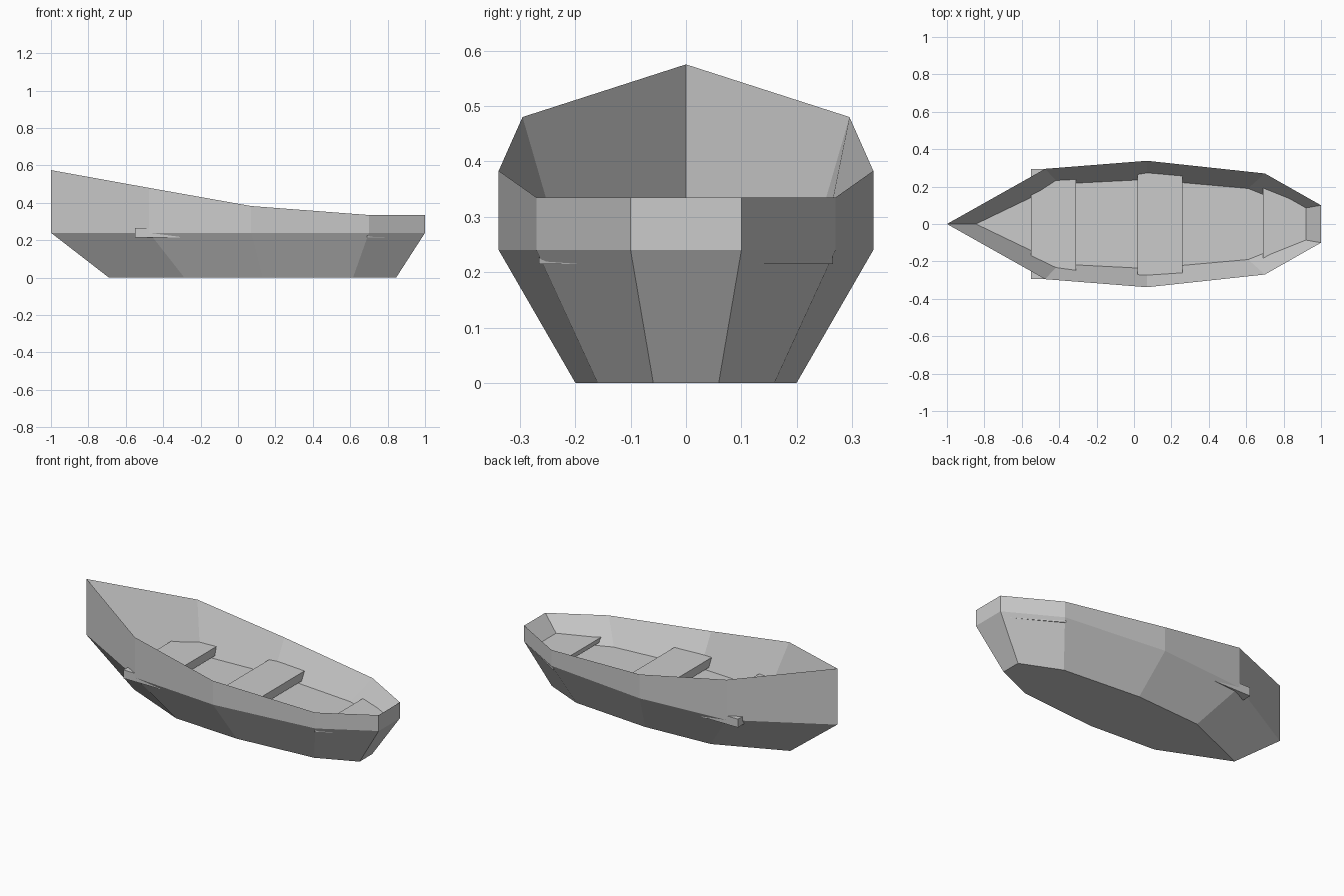
import bpy, bmesh

if "Cube" in bpy.data.objects:
    bpy.data.objects.remove(bpy.data.objects["Cube"])

grey = bpy.data.materials.new("pale grey")
grey.diffuse_color = (0.6, 0.6, 0.6, 1)
grey.use_nodes = True
grey.node_tree.nodes["Principled BSDF"].inputs["Base Color"].default_value = grey.diffuse_color


def finish(name, bm):
    bmesh.ops.remove_doubles(bm, verts=bm.verts[:], dist=0.0001)
    bmesh.ops.recalc_face_normals(bm, faces=bm.faces[:])
    mesh = bpy.data.meshes.new(name)
    bm.to_mesh(mesh)
    bm.free()
    mesh.materials.append(grey)
    obj = bpy.data.objects.new(name, mesh)
    bpy.context.collection.objects.link(obj)


def ring(bm, half):
    """Closed loop from bow to stern, mirrored back along the other side."""
    pts = half + [(x, -y, z) for x, y, z in reversed(half) if y > 0]
    return [bm.verts.new(p) for p in pts]


def bridge(bm, a, b):
    n = len(a)
    for i in range(n):
        j = (i + 1) % n
        bm.faces.new((a[i], a[j], b[j], b[i]))


def prism(name, outline, z0, z1):
    bm = bmesh.new()
    low = [bm.verts.new((x, y, z0)) for x, y in outline]
    top = [bm.verts.new((x, y, z1)) for x, y in outline]
    bm.faces.new(low)
    bm.faces.new(top)
    bridge(bm, low, top)
    finish(name, bm)


# hull: flat bottom, flared lower planks, upright upper planks, sloped inner wall, floor
rim = [(-1, 0, 0.575), (-0.475, 0.295, 0.48), (0.07, 0.338, 0.383),
       (0.7, 0.27, 0.335), (1, 0.1, 0.335)]
chine = [(x, y, 0.24) for x, y, z in rim]
bottom = [(0.0775 + (x - 0.1) * 0.7675 + 0.077, y * 0.59, 0) for x, y, z in rim]
floor = [(-0.845, 0, 0.2), (-0.4, 0.214, 0.2), (0.07, 0.238, 0.2),
         (0.61, 0.19, 0.2), (0.885, 0.08, 0.2)]
bm = bmesh.new()
loops = [ring(bm, r) for r in (bottom, chine, rim, floor)]
bm.faces.new(loops[0])
bm.faces.new(loops[-1])
for a, b in zip(loops, loops[1:]):
    bridge(bm, a, b)
finish("hull", bm)

# bench seats across the hull
for name, x0, x1 in (("bow_seat", -0.55, -0.31), ("middle_seat", 0.02, 0.26)):
    prism(name, [(x0, -0.295), (x1, -0.295), (x1, 0.295), (x0, 0.295)], 0.215, 0.265)

# tapered stern seat
prism("stern_seat", [(0.69, -0.265), (0.97, -0.1), (0.97, 0.1), (0.69, 0.265)], 0.215, 0.24)
